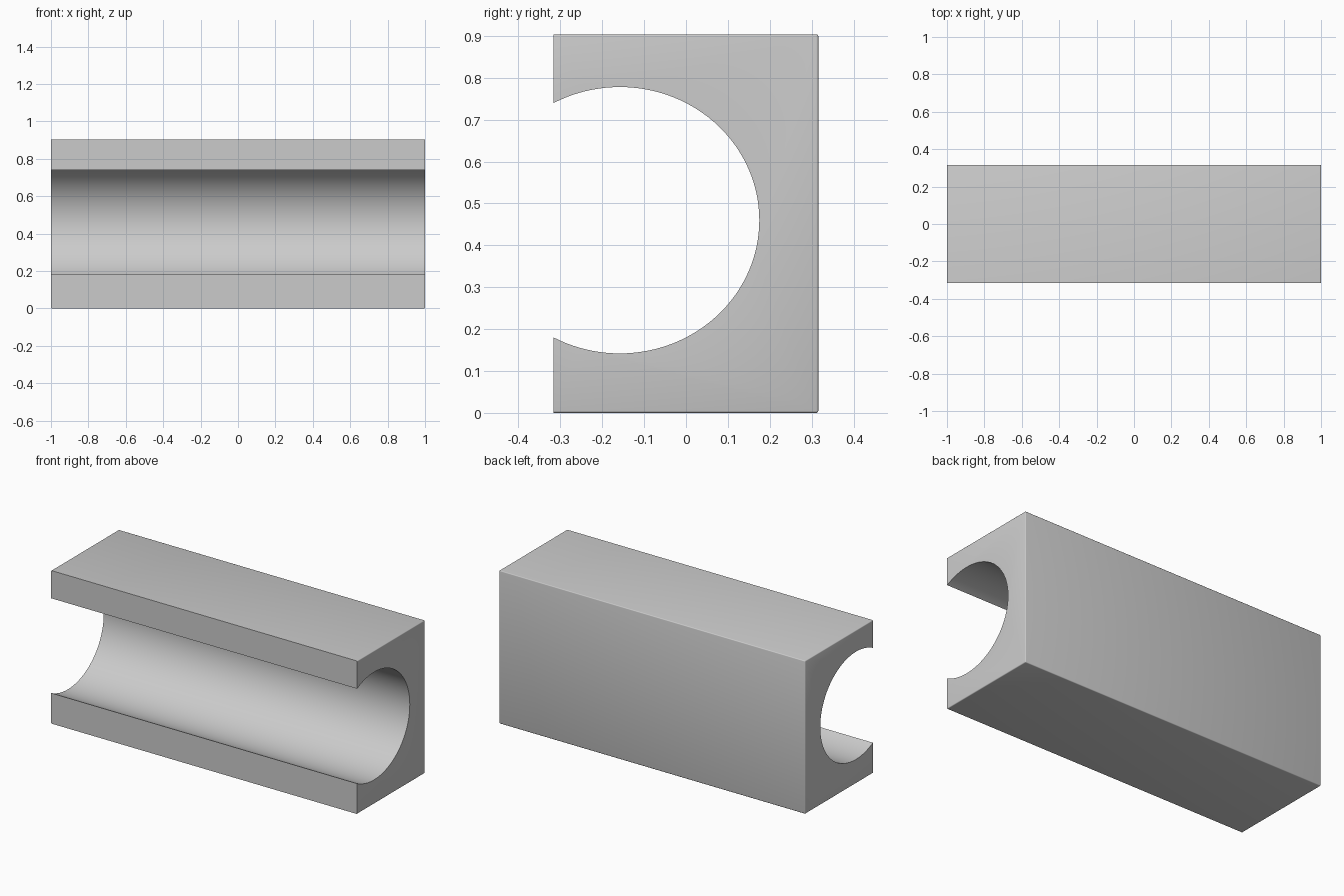
import bpy
import bmesh
from math import radians, pi
from mathutils import Matrix

LENGTH, DEPTH, HEIGHT = 2.0, 0.632, 0.904
EDGE = 0.005

default = bpy.data.objects.get("Cube")
if default:
    bpy.data.objects.remove(default, do_unlink=True)


def make_material(name, colour):
    mat = bpy.data.materials.new(name)
    mat.use_nodes = True
    mat.diffuse_color = colour
    mat.node_tree.nodes["Principled BSDF"].inputs["Base Color"].default_value = colour
    return mat


def make_object(name, bm, mat):
    mesh = bpy.data.meshes.new(name)
    bm.to_mesh(mesh)
    bm.free()
    mesh.materials.append(mat)
    obj = bpy.data.objects.new(name, mesh)
    bpy.context.collection.objects.link(obj)
    return obj


grey = make_material("light grey", (0.6, 0.6, 0.6, 1.0))

# Block with finely rounded edges, except around the flat open front
bm = bmesh.new()
bmesh.ops.create_cube(bm, size=1, matrix=Matrix.Translation((0, 0, HEIGHT / 2))
                      @ Matrix.Diagonal((LENGTH, DEPTH, HEIGHT, 1)))
rounded = [e for e in bm.edges if max(v.co.y for v in e.verts) > 0]
bmesh.ops.bevel(bm, geom=rounded, offset=EDGE, segments=3, profile=0.5,
                affect='EDGES', clamp_overlap=True)
block = make_object("channel_block", bm, grey)

# Slightly oval bore running the whole length and breaking through the front
bm = bmesh.new()
bmesh.ops.create_cone(bm, cap_ends=True, segments=128, radius1=1, radius2=1, depth=LENGTH * 1.2,
                      matrix=Matrix.Translation((0, -DEPTH / 4, 0.46))
                      @ Matrix.Diagonal((1, 0.333, 0.318, 1))
                      @ Matrix.Rotation(pi / 2, 4, 'Y'))
bore = make_object("bore_cutter", bm, grey)
bore.hide_render = True

cut = block.modifiers.new("bore", 'BOOLEAN')
cut.operation = 'DIFFERENCE'
cut.solver = 'EXACT'
cut.object = bore

bpy.ops.object.select_all(action='DESELECT')
block.select_set(True)
bpy.context.view_layer.objects.active = block
bpy.ops.object.modifier_apply(modifier=cut.name)
bpy.data.objects.remove(bore, do_unlink=True)
bpy.ops.object.shade_smooth_by_angle(angle=radians(35))
